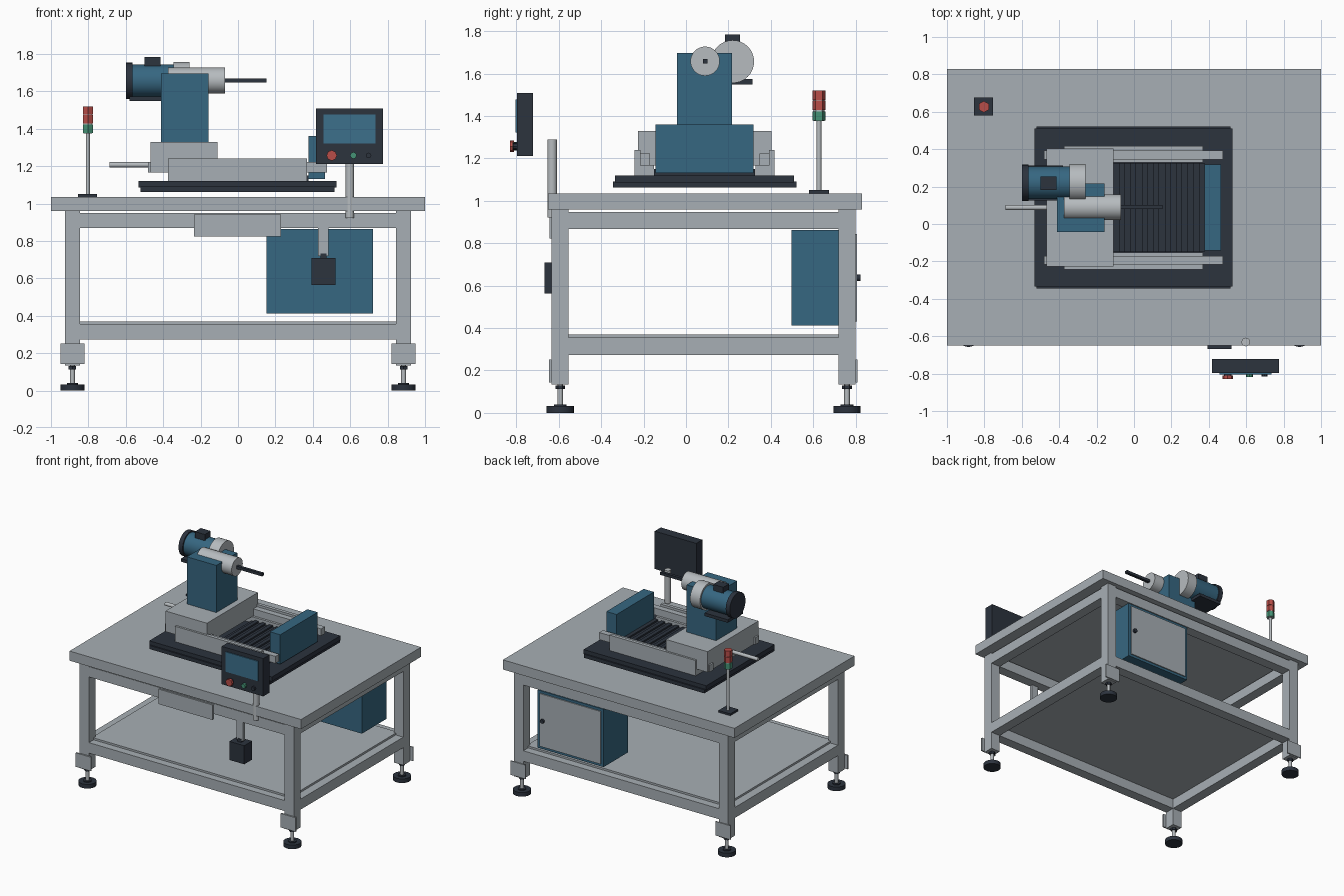
import bpy, bmesh, math
from mathutils import Matrix

if "Cube" in bpy.data.objects:
    bpy.data.objects.remove(bpy.data.objects["Cube"])


def material(name, r, g, b):
    m = bpy.data.materials.new(name)
    m.diffuse_color = (r, g, b, 1)
    m.use_nodes = True
    m.node_tree.nodes["Principled BSDF"].inputs["Base Color"].default_value = m.diffuse_color
    return m


GRAY = material("steel_gray", 0.39, 0.43, 0.46)
LIGHT = material("bright_steel", 0.47, 0.50, 0.52)
BLUE = material("machine_blue", 0.037, 0.135, 0.22)
SCREEN = material("screen_blue", 0.045, 0.16, 0.26)
DARK = material("dark_slate", 0.025, 0.033, 0.048)
RED = material("signal_red", 0.48, 0.075, 0.065)
GREEN = material("signal_green", 0.06, 0.29, 0.18)


def finish(name, bm, mat):
    me = bpy.data.meshes.new(name)
    bm.to_mesh(me)
    bm.free()
    me.materials.append(mat)
    ob = bpy.data.objects.new(name, me)
    bpy.context.collection.objects.link(ob)
    return ob


def box(name, x, y, z, mat, bevel=0):
    """Box from (min, max) ranges."""
    bm = bmesh.new()
    bmesh.ops.create_cube(bm, size=1)
    for v in bm.verts:
        for i, (a, b) in enumerate((x, y, z)):
            v.co[i] = a + (v.co[i] + 0.5) * (b - a)
    if bevel:
        bmesh.ops.bevel(bm, geom=bm.edges[:], offset=bevel, segments=1, affect='EDGES')
    return finish(name, bm, mat)


def rod(name, axis, a, b, c, r, mat, sides=32, r2=None):
    """Cylinder along an axis from a to b; c holds the two other coordinates."""
    bm = bmesh.new()
    bmesh.ops.create_cone(bm, cap_ends=True, segments=sides, radius1=r,
                          radius2=r if r2 is None else r2, depth=abs(b - a))
    mid = (a + b) / 2
    if axis == 'x':
        m = Matrix.Translation((mid, *c)) @ Matrix.Rotation(math.pi / 2, 4, 'Y')
    elif axis == 'y':
        m = Matrix.Translation((c[0], mid, c[1])) @ Matrix.Rotation(math.pi / 2, 4, 'X')
    else:
        m = Matrix.Translation((*c, mid))
    bmesh.ops.transform(bm, matrix=m, verts=bm.verts)
    if sides > 8:
        for f in bm.faces:
            f.smooth = len(f.verts) == 4
        for e in bm.edges:
            e.smooth = e.calc_face_angle(0) < 0.6
    return finish(name, bm, mat)


# Table frame
FRONT, BACK = (-0.633, -0.553), (0.718, 0.80)
box("table_top", (-1, 1), (-0.65, 0.83), (0.96, 1.035), GRAY)
for s in (-1, 1):
    xs = tuple(sorted((s * 0.845, s * 0.925)))
    for ys, out, tag in ((FRONT, -0.645, "front"), (BACK, 0.808, "back")):
        cy = sum(ys) / 2
        c = (s * 0.885, cy)
        box(f"{tag}_leg", xs, ys, (0.135, 0.96), GRAY)
        edge = ys[0] if out < 0 else ys[1]
        box(f"{tag}_leg_plate", (s * 0.885 - 0.065, s * 0.885 + 0.065),
            tuple(sorted((edge, out))), (0.143, 0.252), GRAY)
        rod("foot_pad", 'z', 0, 0.032, c, 0.064, DARK)
        rod("foot_collar", 'z', 0.032, 0.04, c, 0.03, DARK, 16)
        rod("foot_stem", 'z', 0.035, 0.14, c, 0.013, LIGHT, 16)
        rod("foot_nut", 'z', 0.113, 0.13, c, 0.023, DARK, 6)
    for z, tag in (((0.868, 0.948), "upper"), ((0.273, 0.355), "lower")):
        box(f"{tag}_side_rail", xs, (FRONT[1], BACK[0]), z, GRAY)
for ys in (FRONT, BACK):
    box("upper_long_rail", (-0.845, 0.845), ys, (0.868, 0.948), GRAY)
    box("lower_long_rail", (-0.845, 0.845), ys, (0.273, 0.355), GRAY)
box("shelf", (-0.86, 0.86), (-0.575, 0.74), (0.352, 0.37), GRAY)
box("front_panel", (-0.235, 0.23), (-0.643, -0.625), (0.823, 0.94), GRAY)

# Electrical cabinet under the back
box("cabinet", (0.153, 0.722), (0.497, 0.798), (0.412, 0.863), BLUE)
box("cabinet_door", (0.175, 0.70), (0.797, 0.806), (0.432, 0.843), GRAY)
rod("cabinet_knob", 'y', 0.805, 0.822, (0.672, 0.637), 0.016, DARK, 16)

# Hanging switch box
box("switch_hanger", (0.427, 0.484), (-0.63, -0.605), (0.72, 0.87), GRAY)
box("switch_cap", (0.441, 0.473), (-0.635, -0.60), (0.705, 0.733), DARK)
box("switch_box", (0.393, 0.521), (-0.667, -0.57), (0.564, 0.709), DARK)

# Control console
rod("console_post", 'z', 0.922, 1.29, (0.598, -0.631), 0.023, LIGHT, 24)
box("console_case", (0.417, 0.776), (-0.797, -0.722), (1.212, 1.507), DARK)
box("console_screen", (0.457, 0.735), (-0.804, -0.796), (1.322, 1.477), SCREEN)
rod("stop_button_base", 'y', -0.812, -0.796, (0.501, 1.257), 0.02, DARK, 16)
rod("stop_button", 'y', -0.83, -0.81, (0.501, 1.257), 0.028, RED, 8)
rod("start_button", 'y', -0.818, -0.796, (0.617, 1.257), 0.018, GREEN, 8)
rod("mode_button", 'y', -0.816, -0.796, (0.698, 1.257), 0.015, DARK, 8)

# Signal tower
T = (-0.803, 0.627)
box("tower_base", (-0.855, -0.753), (0.579, 0.675), (1.035, 1.05), DARK)
rod("tower_pole", 'z', 1.05, 1.38, T, 0.011, LIGHT, 16)
rod("tower_core", 'z', 1.375, 1.515, T, 0.026, LIGHT, 6)
for name, z, mat in (("lamp_green", 1.378, GREEN), ("lamp_lower", 1.428, RED),
                     ("lamp_upper", 1.476, RED)):
    rod(name, 'z', z, z + 0.044, T, 0.031, mat, 6)

# Machine bed: two-layer tray, slide rails and side plates
box("tray_base", (-0.522, 0.517), (-0.345, 0.52), (1.062, 1.09), DARK)
box("tray_top", (-0.532, 0.527), (-0.335, 0.51), (1.085, 1.12), DARK)
CY = 0.088
for s, tag in ((-1, "front"), (1, "back")):
    def span(a, b):
        return tuple(sorted((CY + s * a, CY + s * b)))
    box(f"{tag}_side_plate", (-0.375, 0.37), span(0.303, 0.33), (1.115, 1.24), GRAY)
    box(f"{tag}_rail_support", (-0.375, 0.37), span(0.24, 0.305), (1.115, 1.168), GRAY)
    box(f"{tag}_slide_rail", (-0.48, 0.475), span(0.258, 0.305), (1.167, 1.222), GRAY)

# Folded way cover
for i in range(16):
    x = -0.11 + i * 0.0305
    box("way_cover_fold", (x, x + 0.0305), (-0.15, 0.325),
        (1.115, 1.15 if i % 2 else 1.138), DARK)

box("end_block", (0.377, 0.465), (-0.143, 0.318), (1.13, 1.36), BLUE)

# Sliding head
box("saddle", (-0.468, -0.11), (-0.226, 0.403), (1.167, 1.328), GRAY)
rod("feed_rod", 'x', -0.687, -0.44, (CY, 1.207), 0.014, LIGHT, 16)
box("column", (-0.412, -0.158), (-0.042, 0.217), (1.328, 1.696), BLUE)
rod("spindle_housing", 'x', -0.375, -0.07, (0.09, 1.658), 0.069, LIGHT)
box("spindle_shaft", (-0.08, 0.152), (0.079, 0.101), (1.647, 1.669), DARK)

# Motor
M = (0.22, 1.656)
rod("motor_body", 'x', -0.57, -0.335, M, 0.087, BLUE)
rod("motor_end_cap", 'x', -0.60, -0.565, M, 0.097, DARK)
rod("motor_flange", 'x', -0.345, -0.26, M, 0.101, LIGHT)
box("motor_terminal_box", (-0.50, -0.414), (0.183, 0.255), (1.73, 1.783), DARK)
box("motor_foot", (-0.58, -0.38), (0.125, 0.313), (1.549, 1.573), DARK)
